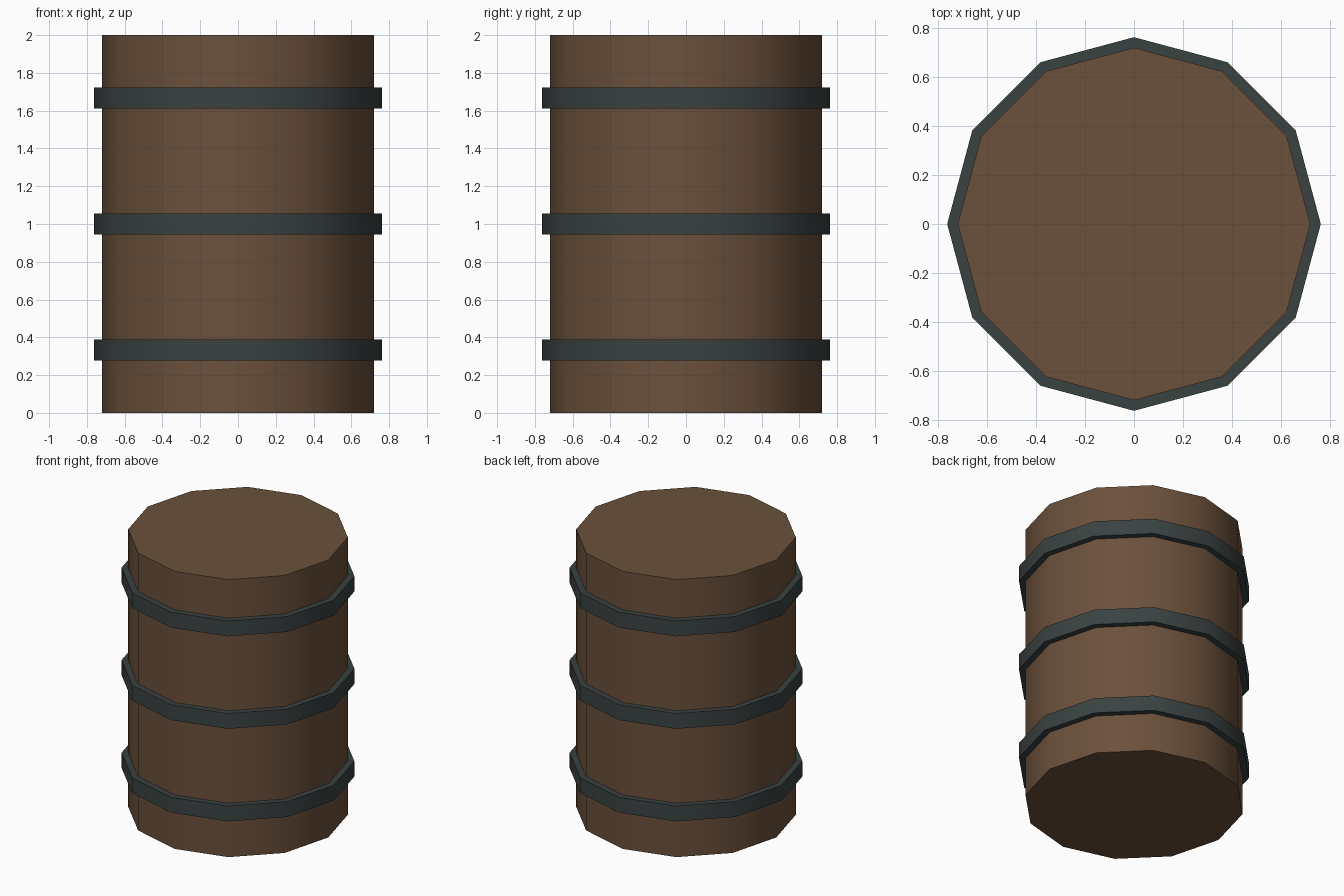
import bpy
import math

cube = bpy.data.objects.get("Cube")
if cube:
    bpy.data.objects.remove(cube, do_unlink=True)


def make_material(name, colour):
    mat = bpy.data.materials.new(name)
    mat.use_nodes = True
    mat.diffuse_color = colour
    bsdf = next(n for n in mat.node_tree.nodes if n.type == "BSDF_PRINCIPLED")
    bsdf.inputs["Base Color"].default_value = colour
    return mat


def drum(name, radius, height, z, mat):
    """Twelve-sided upright cylinder with soft sides and crisp rims."""
    bpy.ops.mesh.primitive_cylinder_add(
        vertices=12, radius=radius, depth=height, location=(0, 0, z))
    obj = bpy.context.object
    obj.name = name
    obj.data.materials.append(mat)
    bpy.ops.object.shade_smooth_by_angle(angle=math.radians(40))
    return obj


wood = make_material("brown wood", (0.147, 0.081, 0.044, 1))
iron = make_material("dark iron", (0.042, 0.054, 0.054, 1))

# Barrel body
drum("barrel_body", 0.72, 2.0, 1.0, wood)

# Three iron hoops
for name, z in (("lower_hoop", 0.333), ("middle_hoop", 1.0), ("upper_hoop", 1.667)):
    drum(name, 0.763, 0.111, z, iron)
